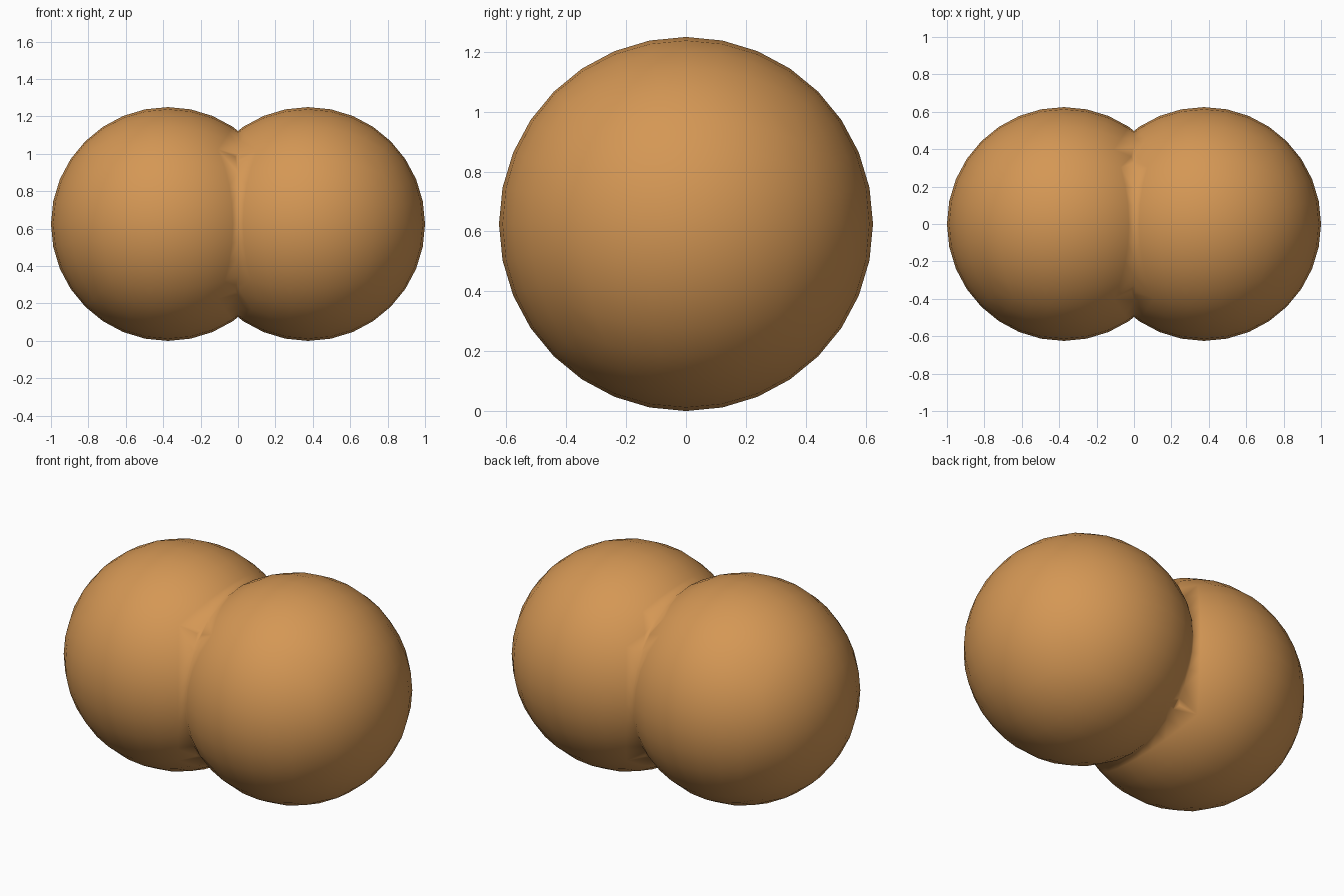
import bpy, bmesh, math
from mathutils import Vector

if "Cube" in bpy.data.objects:
    bpy.data.objects.remove(bpy.data.objects["Cube"])

R, OFFSET = 0.625, 0.375

# Ball: cube grid bulged into a sphere with evenly spaced angles
bm = bmesh.new()
bmesh.ops.create_cube(bm, size=2)
bmesh.ops.subdivide_edges(bm, edges=bm.edges[:], cuts=7, use_grid_fill=True)
for v in bm.verts:
    v.co = Vector([math.tan(c * math.pi / 4) for c in v.co]).normalized() * R
    v.co += Vector((OFFSET, 0, R))

# Trim at the middle plane where the two balls meet
bmesh.ops.bisect_plane(bm, geom=bm.verts[:] + bm.edges[:] + bm.faces[:], dist=1e-5,
                       plane_co=(0, 0, 0), plane_no=(1, 0, 0), clear_inner=True)
for f in bm.faces:
    f.smooth = True

mesh = bpy.data.meshes.new("joined_balls")
bm.to_mesh(mesh)
bm.free()
balls = bpy.data.objects.new("joined_balls", mesh)
bpy.context.collection.objects.link(balls)

# Second ball, welded along the neck
mirror = balls.modifiers.new("mirror", 'MIRROR')
mirror.use_axis = (True, False, False)
mirror.merge_threshold = 0.0005

mat = bpy.data.materials.new("orange_brown")
mat.diffuse_color = (0.66, 0.31, 0.09, 1)
mat.use_nodes = True
mat.node_tree.nodes["Principled BSDF"].inputs["Base Color"].default_value = mat.diffuse_color
mesh.materials.append(mat)
